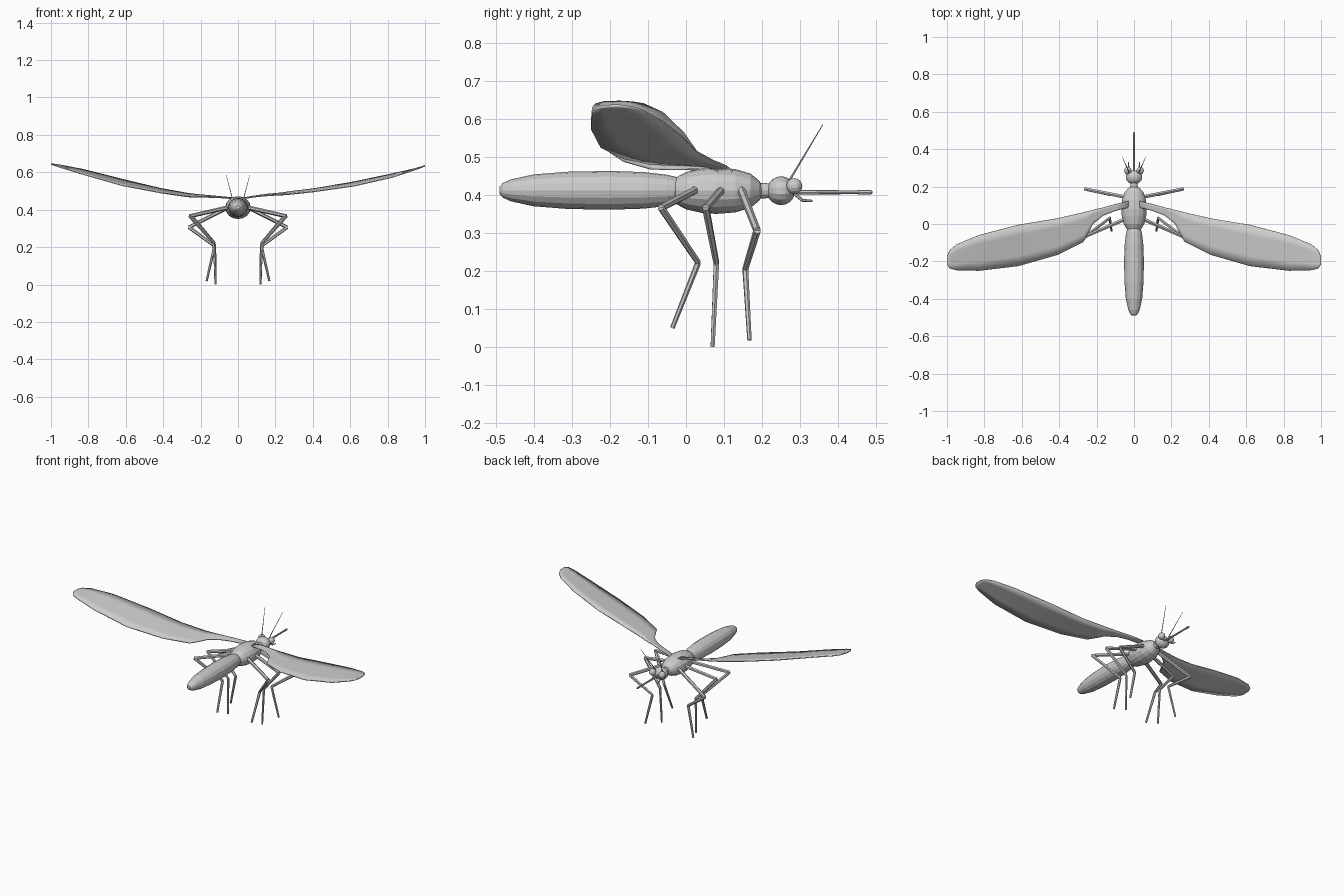
import bpy, bmesh, math
from mathutils import Vector, Matrix

if "Cube" in bpy.data.objects:
    bpy.data.objects.remove(bpy.data.objects["Cube"])

grey = bpy.data.materials.new("plain grey")
grey.diffuse_color = (0.6, 0.6, 0.6, 1)
grey.use_nodes = True
grey.node_tree.nodes["Principled BSDF"].inputs["Base Color"].default_value = grey.diffuse_color


def add_object(name, bm):
    bmesh.ops.recalc_face_normals(bm, faces=bm.faces)
    mesh = bpy.data.meshes.new(name)
    bm.to_mesh(mesh)
    bm.free()
    mesh.materials.append(grey)
    ob = bpy.data.objects.new(name, mesh)
    bpy.context.collection.objects.link(ob)
    return ob


def lathe(name, profile, z, x_scale=1.0, sides=16):
    """Turn (y, radius) pairs around a line parallel to the y axis."""
    bm = bmesh.new()
    rings = []
    for y, r in profile:
        rings.append([bm.verts.new((r * x_scale * math.cos(a), y, z + r * math.sin(a)))
                      for a in (2 * math.pi * i / sides for i in range(sides))])
    for a, b in zip(rings, rings[1:]):
        for i in range(sides):
            j = (i + 1) % sides
            bm.faces.new((a[i], a[j], b[j], b[i]))
    bm.faces.new(rings[0])
    bm.faces.new(rings[-1])
    return add_object(name, bm)


def rods(name, points, radii, sides=6):
    """Chain of tapered rods through the points."""
    bm = bmesh.new()
    for i, (p, q) in enumerate(zip(points, points[1:])):
        p, q = Vector(p), Vector(q)
        d = q - p
        m = Matrix.Translation((p + q) / 2) @ d.to_track_quat('Z', 'Y').to_matrix().to_4x4()
        bmesh.ops.create_cone(bm, cap_ends=True, segments=sides, radius1=radii[i],
                              radius2=radii[i + 1], depth=d.length, matrix=m)
    return add_object(name, bm)


def ball(name, centre, size):
    bm = bmesh.new()
    m = Matrix.Translation(centre) @ Matrix.Diagonal((*size, 1)) @ Matrix.Rotation(math.pi / 2, 4, 'X')
    bmesh.ops.create_uvsphere(bm, u_segments=14, v_segments=10, radius=1, matrix=m)
    return add_object(name, bm)


# Body
lathe("abdomen", [(-.49, .01), (-.482, .019), (-.46, .029), (-.40, .042), (-.31, .049), (-.20, .051),
                  (-.11, .048), (-.05, .041), (-.02, .034), (0, .02)], .412, 1.04)
lathe("thorax", [(-.035, .018), (-.028, .034), (0, .049), (.04, .058), (.08, .061), (.13, .057),
                 (.17, .045), (.192, .027), (.2, .015)], .411, 1.12)
lathe("neck", [(.18, .021), (.23, .019)], .411, sides=12)
ball("head", (0, .25, .411), (.045, .037, .038))
lathe("proboscis", [(.27, .006), (.45, .005), (.46, .006), (.485, .006), (.491, .003)], .407, sides=8)

# Leg paths for the +x side: hip, knee, ankle, foot
legs = {
    "front_leg": [(.05, .145, .413), (.262, .187, .306), (.125, .156, .205), (.168, .167, .018)],
    "middle_leg": [(.05, .093, .413), (.25, .052, .366), (.125, .08, .22), (.12, .07, 0)],
    "hind_leg": [(.05, .025, .413), (.258, -.065, .366), (.13, .032, .222), (.12, -.036, .05)],
}

# Wing stations: x, leading y, trailing y
plan = [(.03, .122, .088), (.10, .106, .07), (.165, .088, .045), (.22, .075, 0), (.24, .07, -.04),
        (.27, .062, -.095), (.41, .03, -.165), (.62, -.005, -.225), (.83, -.06, -.25),
        (.95, -.11, -.247), (.985, -.14, -.238), (1.0, -.175, -.215)]
# Leading and trailing edge heights for the right and left wing
heights = {
    1: ([.463, .475, .483, .488, .49, .495, .512, .548, .592, .620, .630, .635],
        [.460, .470, .476, .479, .48, .482, .497, .527, .575, .615, .628, .634]),
    -1: ([.463, .470, .476, .481, .483, .487, .512, .562, .615, .638, .643, .645],
         [.460, .465, .467, .468, .468, .470, .490, .530, .590, .627, .638, .644]),
}

for s, side in ((1, "right"), (-1, "left")):
    for leg, path in legs.items():
        rods(f"{side}_{leg}", [(s * x, y, z) for x, y, z in path], (.011, .010, .008, .006))
    ball(f"{side}_eye", (s * .033, .285, .423), (.02, .021, .021))
    rods(f"{side}_antenna", [(s * .025, .272, .438), (s * .063, .36, .585)], (.003, .001), 5)
    rods(f"{side}_palp", [(s * .018, .28, .408), (s * .028, .306, .386), (s * .03, .332, .384)],
         (.005, .004, .003), 6)

    # Wing sheet: four strips across the chord, given a little thickness
    bm = bmesh.new()
    rows = []
    for (x, lead, trail), zl, zt in zip(plan, *heights[s]):
        rows.append([bm.verts.new((s * x, lead + (trail - lead) * t, zl + (zt - zl) * t))
                     for t in (0, .25, .5, .75, 1)])
    for a, b in zip(rows, rows[1:]):
        for i in range(4):
            bm.faces.new((a[i], a[i + 1], b[i + 1], b[i]))
    wing = add_object(f"{side}_wing", bm)
    solid = wing.modifiers.new("thickness", 'SOLIDIFY')
    solid.thickness = .006
    solid.offset = 0
    bpy.context.view_layer.objects.active = wing
    wing.select_set(True)
    bpy.ops.object.shade_smooth_by_angle(angle=math.radians(30))
    wing.select_set(False)
